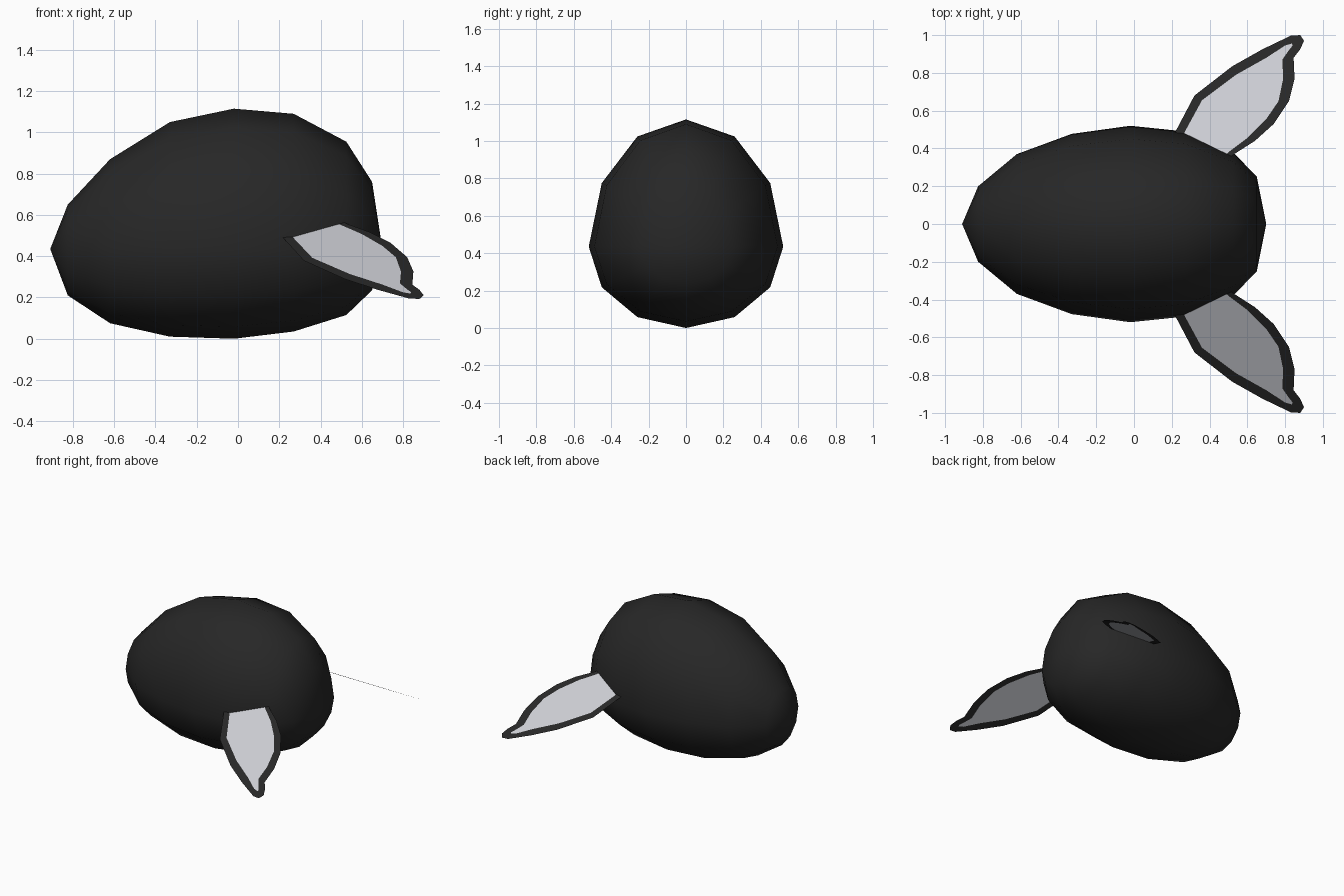
import bpy, bmesh, math

if "Cube" in bpy.data.objects:
    bpy.data.objects.remove(bpy.data.objects["Cube"])


def material(name, rgb):
    m = bpy.data.materials.new(name)
    m.diffuse_color = (*rgb, 1.0)
    m.use_nodes = True
    m.node_tree.nodes["Principled BSDF"].inputs["Base Color"].default_value = m.diffuse_color
    return m


black = material("soft black", (0.02, 0.02, 0.02))
grey = material("pale grey", (0.60, 0.61, 0.65))


def finish(name, bm, mats):
    mesh = bpy.data.meshes.new(name)
    bm.to_mesh(mesh)
    bm.free()
    for m in mats:
        mesh.materials.append(m)
    obj = bpy.data.objects.new(name, mesh)
    bpy.context.collection.objects.link(obj)
    return obj


# Body: twelve-sided rings along x (x, half width, bottom z, top z)
MID = 0.435
rings = [(-0.825, 0.20, 0.21, 0.65), (-0.62, 0.37, 0.075, 0.87),
         (-0.33, 0.477, 0.01, 1.05), (-0.02, 0.52, 0.0, 1.115),
         (0.27, 0.49, 0.035, 1.09), (0.525, 0.38, 0.115, 0.955),
         (0.65, 0.25, 0.235, 0.76)]
SIDES = 12
bm = bmesh.new()
loops = []
for x, w, lo, hi in rings:
    loop = []
    for i in range(SIDES):
        a = 2 * math.pi * i / SIDES
        s = math.sin(a)
        z = MID + s * ((hi - MID) if s > 0 else (MID - lo))
        loop.append(bm.verts.new((x, w * math.cos(a), z)))
    loops.append(loop)
nose = bm.verts.new((-0.91, 0, MID))
rear = bm.verts.new((0.70, 0, MID))
for i in range(SIDES):
    j = (i + 1) % SIDES
    for a, b in zip(loops, loops[1:]):
        bm.faces.new((a[i], a[j], b[j], b[i]))
    bm.faces.new((nose, loops[0][j], loops[0][i]))
    bm.faces.new((rear, loops[-1][i], loops[-1][j]))
bmesh.ops.recalc_face_normals(bm, faces=bm.faces)
for f in bm.faces:
    f.smooth = True
finish("body", bm, [black])

# Fins: flat sheets sloping down 30 degrees, dark rim round a pale panel
outer = [(0.19, 0.42), (0.22, 0.49), (0.32, 0.68), (0.52, 0.835), (0.68, 0.925),
         (0.83, 0.997), (0.88, 1.0), (0.90, 0.97), (0.88, 0.925), (0.845, 0.88),
         (0.85, 0.77), (0.82, 0.65), (0.74, 0.53), (0.64, 0.44), (0.53, 0.37),
         (0.48, 0.33)]
inner = [(0.23, 0.42), (0.27, 0.49), (0.36, 0.655), (0.54, 0.79), (0.70, 0.88),
         (0.80, 0.945), (0.835, 0.955), (0.84, 0.945), (0.82, 0.92), (0.785, 0.87),
         (0.79, 0.77), (0.765, 0.65), (0.70, 0.555), (0.60, 0.455), (0.50, 0.38),
         (0.45, 0.33)]


def fin(name, side):
    bm = bmesh.new()

    def point(p):
        return bm.verts.new((p[0], side * p[1], 0.47 - 0.577 * (p[1] - 0.52)))

    rim = [point(p) for p in outer]
    panel = [point(p) for p in inner]
    for i in range(len(rim) - 1):
        bm.faces.new((rim[i], rim[i + 1], panel[i + 1], panel[i]))
    bm.faces.new(panel).material_index = 1
    for f in bm.faces:
        f.normal_update()
        if f.normal.z < 0:
            f.normal_flip()
    bmesh.ops.triangulate(bm, faces=[f for f in bm.faces if len(f.verts) > 4])
    finish(name, bm, [black, grey])


fin("left_fin", 1)
fin("right_fin", -1)
